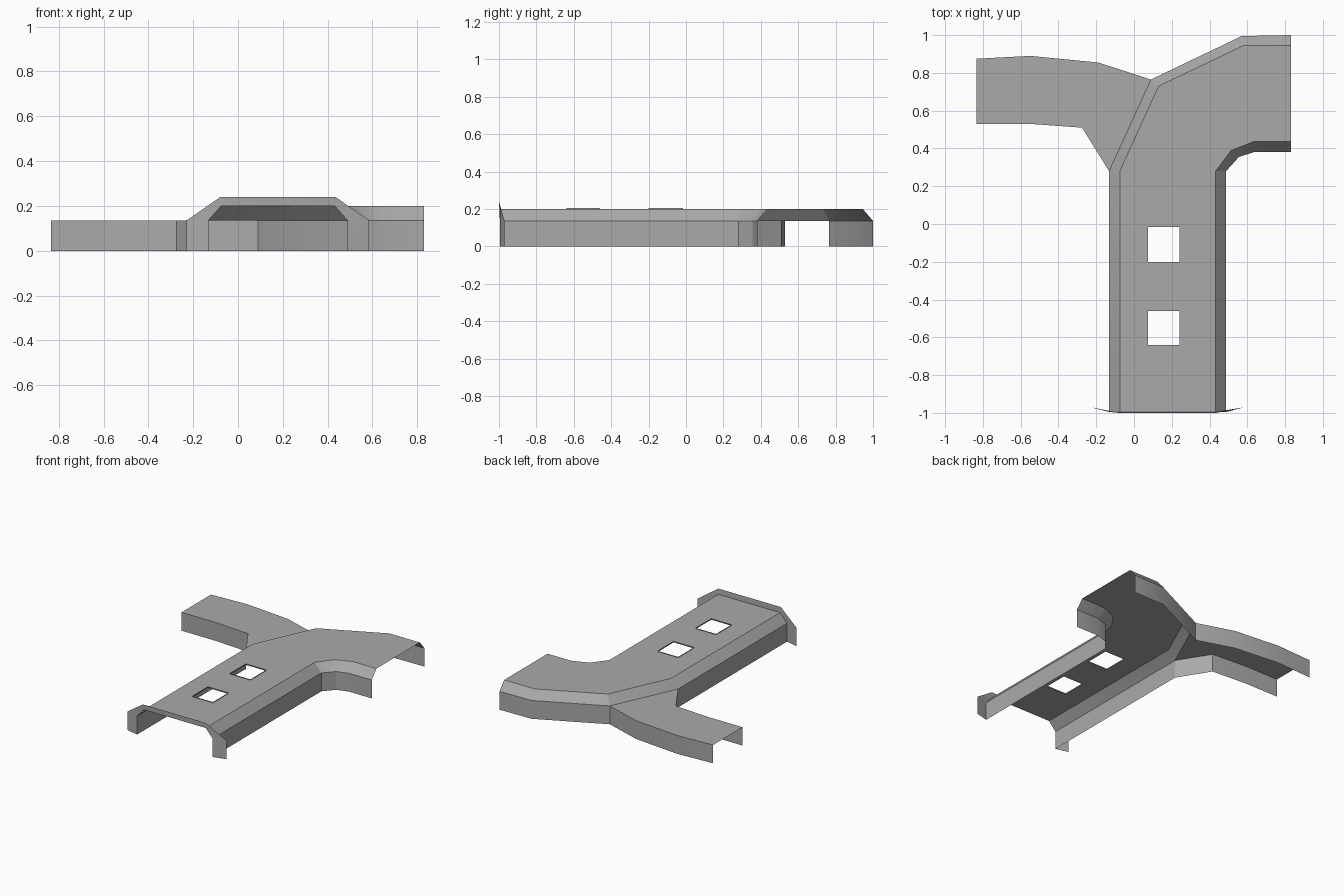
import bpy, bmesh, math
from mathutils import Vector

cube = bpy.data.objects.get("Cube")
if cube:
    bpy.data.objects.remove(cube, do_unlink=True)

grey = bpy.data.materials.new("plain_grey")
grey.use_nodes = True
GREY = (0.4, 0.4, 0.4, 1)
grey.diffuse_color = GREY
grey.node_tree.nodes["Principled BSDF"].inputs["Base Color"].default_value = GREY

DECK, SHOULDER = 0.2, 0.136


def at(points, z):
    return [(x, y, z) for x, y in points]


def sheet(name, ribbons, facing):
    """Join ribbons (pairs of equal-length edge paths) into one thin sheet."""
    bm = bmesh.new()
    for a, b in ribbons:
        for i in range(len(a) - 1):
            bm.faces.new([bm.verts.new(p) for p in (a[i], a[i + 1], b[i + 1], b[i])])
    bmesh.ops.remove_doubles(bm, verts=bm.verts, dist=0.0005)
    bmesh.ops.recalc_face_normals(bm, faces=bm.faces)
    total = sum((f.normal * f.calc_area() for f in bm.faces), Vector())
    if total.dot(Vector(facing)) < 0:
        bmesh.ops.reverse_faces(bm, faces=bm.faces)
    mesh = bpy.data.meshes.new(name)
    bm.to_mesh(mesh)
    bm.free()
    mesh.materials.append(grey)
    ob = bpy.data.objects.new(name, mesh)
    bpy.context.collection.objects.link(ob)
    bpy.ops.object.select_all(action='DESELECT')
    ob.select_set(True)
    bpy.context.view_layer.objects.active = ob
    bpy.ops.object.shade_smooth_by_angle(angle=math.radians(30))
    return ob


# Plan outlines of the main passage: flat deck edge and outer wall, both sides
deck_l = [(-0.075, -0.995), (-0.075, 0.28), (0.13, 0.73), (0.58, 0.945), (0.83, 0.945)]
wall_l = [(-0.132, -0.995), (-0.132, 0.28), (0.09, 0.765), (0.57, 0.995), (0.83, 1.0)]
deck_r = [(0.432, -0.995), (0.432, 0.28), (0.515, 0.39), (0.635, 0.437), (0.83, 0.437)]
wall_r = [(0.488, -0.995), (0.488, 0.28), (0.555, 0.355), (0.64, 0.382), (0.83, 0.382)]

# Deck strips; the straight one is a grid with two cells left open
xs = [-0.075, 0.075, 0.242, 0.432]
ys = [-0.995, -0.64, -0.46, -0.2, -0.015, 0.28]
ribbons = [(at(deck_l[1:], DECK), at(deck_r[1:], DECK))]
for i in range(3):
    for j in range(5):
        if not (i == 1 and j in (1, 3)):
            ribbons.append((at([(xs[i], ys[j]), (xs[i], ys[j + 1])], DECK),
                            at([(xs[i + 1], ys[j]), (xs[i + 1], ys[j + 1])], DECK)))

# Sloped shoulders, then side walls (left open where the side arm joins)
for deck, wall in ((deck_l, wall_l), (deck_r, wall_r)):
    ribbons.append((at(deck, DECK), at(wall, SHOULDER)))
for wall in (wall_l[:2], wall_l[2:], wall_r):
    ribbons.append((at(wall, SHOULDER), at(wall, 0)))
sheet("main_passage", ribbons, (0, 0, 1))

# Lower side arm, open at its end
arm_front = [(-0.132, 0.28), (-0.275, 0.51), (-0.55, 0.53), (-0.835, 0.53)]
arm_back = [(0.09, 0.765), (-0.19, 0.855), (-0.55, 0.89), (-0.835, 0.875)]
ribbons = [(at(arm_front, SHOULDER), at(arm_back, SHOULDER))]
for edge in (arm_front, arm_back):
    ribbons.append((at(edge, SHOULDER), at(edge, 0)))
sheet("side_arm", ribbons, (0, 0, 1))

# Flared flange around the front opening
mid = 0.178
inner, outer = [], []
for s in (-1, 1):
    a = [(mid + s * 0.31, -0.995, 0), (mid + s * 0.31, -0.995, SHOULDER),
         (mid + s * 0.2535, -0.995, DECK)]
    b = [(mid + s * 0.407, -0.97, 0), (mid + s * 0.407, -0.97, SHOULDER),
         (mid + s * 0.257, -1.0, 0.24)]
    inner += a if s < 0 else a[::-1]
    outer += b if s < 0 else b[::-1]
sheet("front_flange", [(inner, outer)], (0, -1, 0))

# Low lips around the two openings
for name, (y0, y1) in (("front_opening_lip", ys[1:3]), ("rear_opening_lip", ys[3:5])):
    ring = [(xs[1], y0), (xs[2], y0), (xs[2], y1), (xs[1], y1), (xs[1], y0)]
    sheet(name, [(at(ring, DECK - 0.002), at(ring, DECK + 0.006))], (0, 0, 1))
